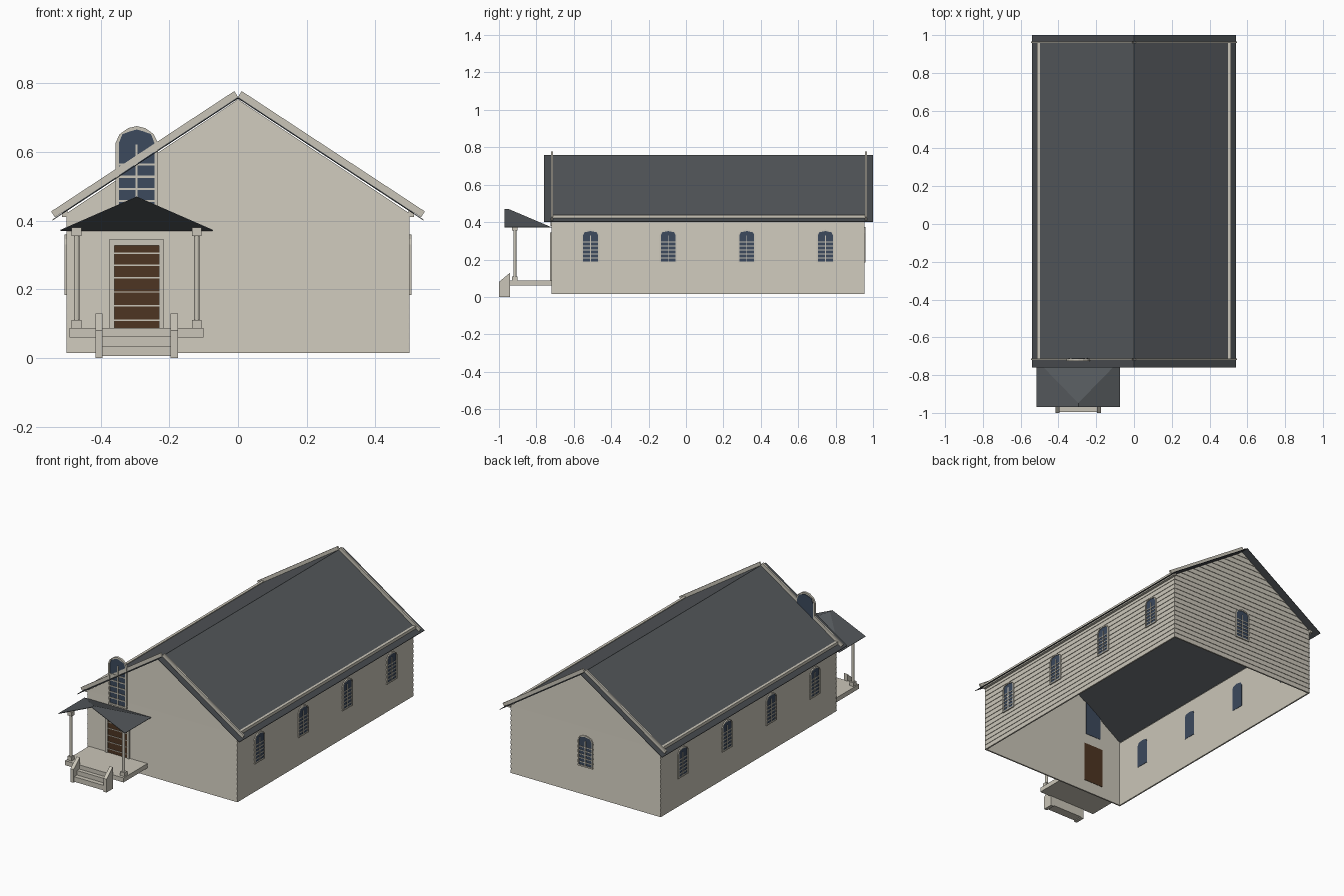
import bpy
import bmesh
import math
from mathutils import Matrix

cube = bpy.data.objects.get("Cube")
if cube:
    bpy.data.objects.remove(cube, do_unlink=True)


def material(name, rgb):
    m = bpy.data.materials.new(name)
    m.use_nodes = True
    m.diffuse_color = (*rgb, 1)
    m.node_tree.nodes["Principled BSDF"].inputs["Base Color"].default_value = (*rgb, 1)
    return m


CREAM = material("cream paint", (0.59, 0.56, 0.48))
SLATE = material("slate grey", (0.088, 0.097, 0.105))
EDGE = material("dark slate", (0.066, 0.073, 0.08))
GLASS = material("blue glass", (0.045, 0.068, 0.11))
WOOD = material("brown wood", (0.075, 0.036, 0.016))


def prism(bm, pts, a, b, axis="y"):
    """Extrude an outline from a to b; outline is (x, z), or (y, z) for axis x."""
    place = (lambda p, d: (p[0], d, p[1])) if axis == "y" else (lambda p, d: (d, p[0], p[1]))
    lo = [bm.verts.new(place(p, a)) for p in pts]
    hi = [bm.verts.new(place(p, b)) for p in pts]
    bm.faces.new(lo)
    bm.faces.new(hi[::-1])
    for i in range(len(pts)):
        j = (i + 1) % len(pts)
        bm.faces.new((lo[i], hi[i], hi[j], lo[j]))


def rect(x0, x1, z0, z1):
    return [(x0, z0), (x1, z0), (x1, z1), (x0, z1)]


def finish(name, bm, mat, matrix=None):
    bmesh.ops.recalc_face_normals(bm, faces=bm.faces)
    mesh = bpy.data.meshes.new(name)
    bm.to_mesh(mesh)
    bm.free()
    mesh.materials.append(mat)
    ob = bpy.data.objects.new(name, mesh)
    bpy.context.collection.objects.link(ob)
    if matrix:
        ob.matrix_world = matrix
    return ob


def part(name, mat, *prisms, matrix=None):
    bm = bmesh.new()
    for p in prisms:
        prism(bm, *p)
    return finish(name, bm, mat, matrix)


HALF, FRONT, BACK = 0.5, -0.72, 0.955
BASE, EAVE, PEAK, RIDGE = 0.015, 0.421, 0.752, 0.76
SLOPE = 0.657
SIDES = (-1, 1)

# Wall shell, open underneath
inner = HALF - 0.004
gable = [(-inner, BASE), (inner, BASE), (inner, EAVE), (0, PEAK), (-inner, EAVE)]
part("gable_walls", CREAM, (gable, FRONT + 0.004, FRONT + 0.009), (gable, BACK - 0.009, BACK - 0.004))
part("side_walls", CREAM, *[(rect(s * inner, s * (inner - 0.005), BASE, EAVE), FRONT + 0.004, BACK - 0.004)
                            for s in SIDES])

# Lapped siding: each course is a wedge, thick at its lower edge
LOWER, UPPER = 14, 11
levels = [BASE + (EAVE - BASE) * i / LOWER for i in range(LOWER + 1)]
levels += [EAVE + (PEAK - EAVE) * i / UPPER for i in range(1, UPPER + 1)]
courses = list(zip(levels, levels[1:]))


def half_width(z):
    return max(0.002, min(HALF - 0.001, (PEAK - z) * HALF / (PEAK - EAVE)))


side = bmesh.new()
for s in SIDES:
    for z0, z1 in courses[:LOWER]:
        wedge = [(s * inner, z0), (s * HALF, z0), (s * (HALF - 0.003), z1), (s * inner, z1)]
        prism(side, wedge, FRONT + 0.001, BACK - 0.001)
finish("side_siding", side, CREAM)

ends = bmesh.new()
for wall, out in ((FRONT, -1), (BACK, 1)):
    for z0, z1 in courses:
        start = len(ends.verts)
        w0, w1 = half_width(z0), half_width(z1)
        prism(ends, [(-w0, z0), (w0, z0), (w1, z1), (-w1, z1)], wall - out * 0.004, wall)
        ends.verts.ensure_lookup_table()
        for v in ends.verts[start:]:
            if abs(v.co.y - wall) < 1e-5 and v.co.z > z0 + 0.001:
                v.co.y -= out * 0.003
finish("gable_siding", ends, CREAM)


# Main roof: thin sheet, with a lighter field inside the trim lines
def roof_band(width, low, high):
    drop = SLOPE * width
    return [(0, RIDGE + high), (width, RIDGE + high - drop), (width, RIDGE + low - drop), (0, RIDGE + low),
            (-width, RIDGE + low - drop), (-width, RIDGE + high - drop)]


part("roof_sheet", EDGE, (roof_band(0.54, -0.005, -0.002), -0.76, 1.0))
part("roof_field", SLATE, (roof_band(0.51, -0.002, 0), FRONT, 0.965))

# Raised rake boards at both gables and strips along the eaves
norm = math.hypot(1, SLOPE)
nx, nz = 0.02 * SLOPE / norm, 0.02 / norm
rakes = []
for s in SIDES:
    board = [(0, RIDGE), (s * 0.533, RIDGE - SLOPE * 0.533),
             (s * (0.533 + nx), RIDGE - SLOPE * 0.533 + nz), (s * nx, RIDGE + nz)]
    rakes += [(board, y - 0.005, y + 0.005) for y in (FRONT + 0.004, 0.962)]
part("rake_boards", CREAM, *rakes)
part("eave_strips", CREAM, *[(rect(s * 0.497, s * 0.513, 0.41, 0.438), FRONT, 0.962) for s in SIDES])


# Windows with clipped arch tops, facing -y before being turned
def arch(w, h, inset=0.0):
    r = w / 2 - inset
    t = h - inset
    return [(-r, inset), (r, inset), (r, h * 0.83), (r * 0.8, h * 0.92), (r * 0.4, t - h * 0.02), (0, t),
            (-r * 0.4, t - h * 0.02), (-r * 0.8, h * 0.92), (-r, h * 0.83)]


def window(name, x, y, z, w, h, turn):
    m = Matrix.Translation((x, y, z)) @ Matrix.Rotation(math.radians(turn), 4, "Z")
    outer, hole = arch(w, h), arch(w, h, 0.08 * w)
    n = len(outer)
    ring = [([outer[i], outer[(i + 1) % n], hole[(i + 1) % n], hole[i]], -0.005, 0.008) for i in range(n)]
    part(name + "_frame", CREAM, *ring, matrix=m)
    part(name + "_glass", GLASS, (hole, -0.001, 0.011), matrix=m)
    t = 0.025 * w
    bars = [(rect(-w * 0.42, w * 0.42, h * f - t, h * f + t), -0.004, 0) for f in (0.14, 0.26, 0.38, 0.5, 0.62)]
    bars.append((rect(-t, t, 0.03 * h, 0.82 * h), -0.004, 0))
    part(name + "_bars", CREAM, *bars, matrix=m)


for i, y in enumerate((-0.51, -0.095, 0.325, 0.745)):
    window(f"left_window_{i + 1}", HALF, y, 0.183, 0.095, 0.177, 90)
    window(f"right_window_{i + 1}", -HALF, y, 0.183, 0.095, 0.177, -90)
window("back_window", 0, BACK, 0.183, 0.1, 0.19, 180)
PORCH = -0.295
window("front_window", PORCH, FRONT, 0.38, 0.124, 0.295, 0)

# Door with frame and cross bars
part("door", WOOD, (rect(PORCH - 0.066, PORCH + 0.066, 0.085, 0.327), FRONT - 0.003, FRONT + 0.011))
part("door_frame", CREAM,
     (rect(PORCH - 0.08, PORCH - 0.065, 0.087, 0.327), FRONT - 0.008, FRONT + 0.005),
     (rect(PORCH + 0.065, PORCH + 0.08, 0.087, 0.327), FRONT - 0.008, FRONT + 0.005),
     (rect(PORCH - 0.08, PORCH + 0.08, 0.327, 0.345), FRONT - 0.008, FRONT + 0.005))
part("door_bars", CREAM, *[(rect(PORCH - 0.065, PORCH + 0.065, z, z + 0.004), FRONT - 0.006, FRONT)
                           for z in (0.108, 0.15, 0.19, 0.232, 0.268, 0.303)])

# Porch roof: open at the front, sloping down to both sides and the back
bm = bmesh.new()
W, Y0, Z0 = 0.222, -0.97, 0.373
ridge_front = bm.verts.new((PORCH, Y0, 0.47))
ridge_back = bm.verts.new((PORCH, Y0 + 0.022, 0.47))
left, right = [[bm.verts.new((PORCH + s * W, y, Z0)) for y in (Y0, FRONT)] for s in SIDES]
bm.faces.new((ridge_front, ridge_back, left[1], left[0]))
bm.faces.new((ridge_front, right[0], right[1], ridge_back))
bm.faces.new((ridge_back, right[1], left[1]))
porch_roof = finish("porch_roof", bm, SLATE)
shell = porch_roof.modifiers.new("thickness", "SOLIDIFY")
shell.thickness = 0.003

# Porch floor, columns and steps
part("porch_floor", CREAM, (rect(-0.49, -0.1, 0.06, 0.087), -0.945, FRONT + 0.002))
for label, x in (("right", -0.47), ("left", -0.12)):
    bm = bmesh.new()
    bmesh.ops.create_cone(bm, cap_ends=True, segments=12, radius1=0.008, radius2=0.008, depth=0.28,
                          matrix=Matrix.Translation((x, -0.915, 0.23)))
    for z0, z1 in ((0.087, 0.11), (0.355, 0.38)):
        prism(bm, rect(x - 0.014, x + 0.014, z0, z1), -0.929, -0.901)
    finish(label + "_column", bm, CREAM)

cheek = [(-1.0, 0), (-0.94, 0), (-0.94, 0.13), (-1.0, 0.08)]
part("step_cheeks", CREAM, *[(cheek, x, x + 0.021, "x") for x in (-0.415, -0.196)])
part("steps", CREAM, (rect(-0.395, -0.195, 0.005, 0.035), -0.995, -0.965),
     (rect(-0.395, -0.195, 0.005, 0.062), -0.968, -0.94))
